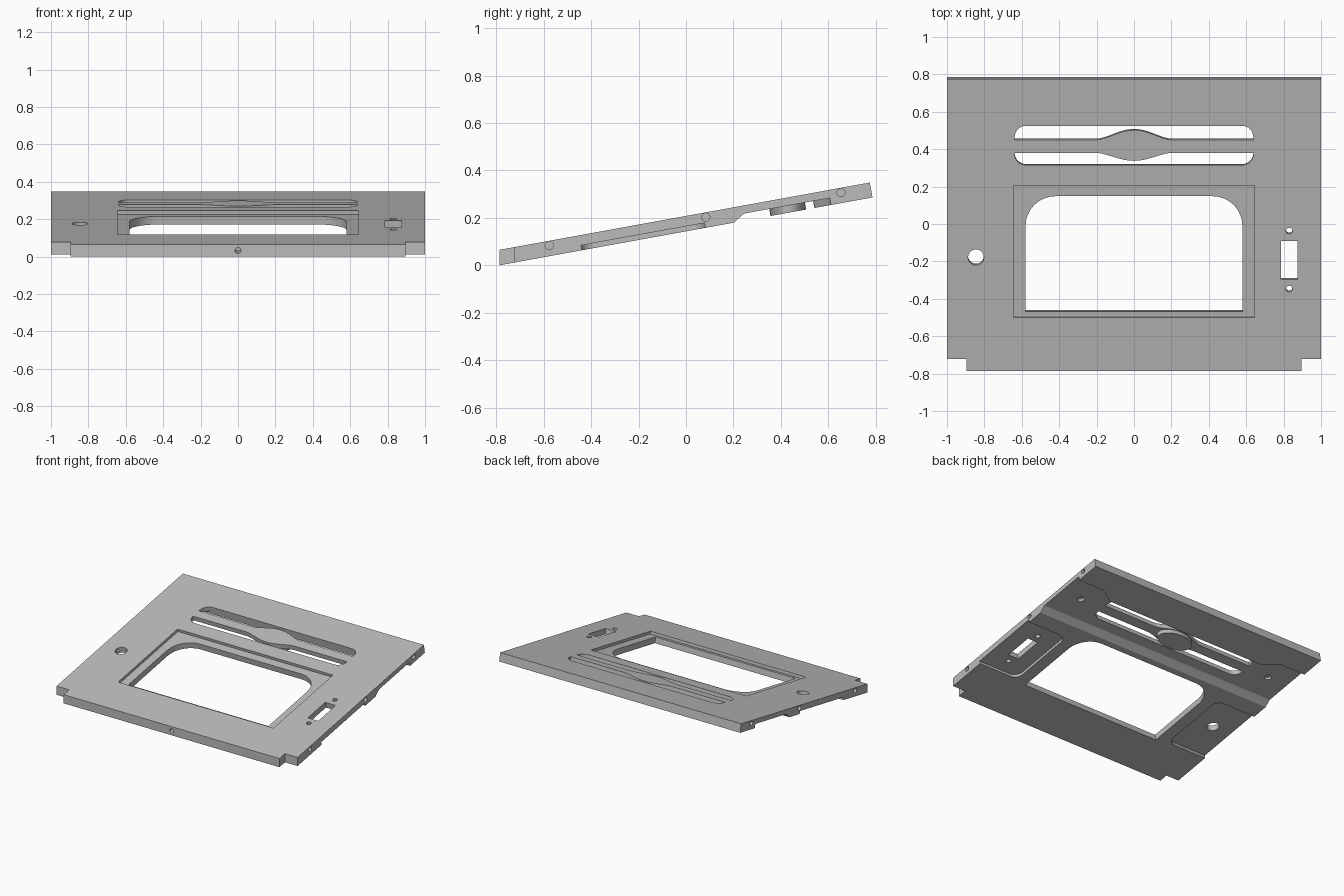
import bpy, bmesh
from math import sin, cos, tan, pi, radians
from mathutils import Vector, Matrix

cube = bpy.data.objects.get("Cube")
if cube:
    bpy.data.objects.remove(cube, do_unlink=True)

TILT = radians(10.3)
THICK = 0.064          # full plate thickness
THIN = 0.034           # thickness of the relieved rear zone
FRONT, BACK = -0.787, 0.775

grey = bpy.data.materials.new("plain grey")
grey.use_nodes = True
colour = (0.5, 0.5, 0.5, 1)
grey.diffuse_color = colour
grey.node_tree.nodes["Principled BSDF"].inputs["Base Color"].default_value = colour


def solid(name, rings):
    """Closed solid between two matching outlines."""
    bm = bmesh.new()
    a, b = [[bm.verts.new(p) for p in ring] for ring in rings]
    bm.faces.new(a)
    bm.faces.new(b[::-1])
    for i in range(len(a)):
        j = (i + 1) % len(a)
        bm.faces.new((a[j], a[i], b[i], b[j]))
    bmesh.ops.recalc_face_normals(bm, faces=bm.faces)
    mesh = bpy.data.meshes.new(name)
    bm.to_mesh(mesh)
    bm.free()
    mesh.materials.append(grey)
    ob = bpy.data.objects.new(name, mesh)
    bpy.context.collection.objects.link(ob)
    return ob


def prism(name, outline, low, high, upright=False):
    """Outline in plan, extruded square to the plate (or straight up)."""
    def place(x, y, w):
        return (x, (y + (w * sin(TILT) if upright else 0)) / cos(TILT), w)
    return solid(name, [[place(x, y, w) for x, y in outline] for w in (low, high)])


def across(name, profile, x0, x1):
    """Side profile of (y, depth) points, extruded along x."""
    return solid(name, [[(x, y / cos(TILT), w) for y, w in profile] for x in (x0, x1)])


def rounded(corners, steps=8):
    """Fillet the corners given as (x, y, radius)."""
    out = []
    n = len(corners)
    for i, c in enumerate(corners):
        p = Vector(c[:2])
        r = c[2] if len(c) > 2 else 0
        if not r:
            out.append(tuple(p))
            continue
        u = (Vector(corners[i - 1][:2]) - p).normalized()
        v = (Vector(corners[(i + 1) % n][:2]) - p).normalized()
        half = u.angle(v) / 2
        centre = p + (u + v).normalized() * (r / sin(half))
        start = p + u * (r / tan(half)) - centre
        end = p + v * (r / tan(half)) - centre
        sweep = start.angle_signed(end)
        for k in range(steps + 1):
            out.append(tuple(centre + Matrix.Rotation(-sweep * k / steps, 2) @ start))
    return out


def box(x0, x1, y0, y1):
    return [(x0, y0), (x1, y0), (x1, y1), (x0, y1)]


def ellipse(x, y, a, b, n=32):
    return [(x + a * cos(2 * pi * k / n), y + b * sin(2 * pi * k / n)) for k in range(n)]


# Plate with an upright front face and a square back edge
lip = FRONT - THICK * sin(TILT)
panel = across("sloped_panel", [(FRONT, 0), (BACK, 0), (BACK, -THICK), (lip, -THICK)], -1, 1)


def combine(tool, operation="DIFFERENCE"):
    mod = panel.modifiers.new(tool.name, "BOOLEAN")
    mod.operation = operation
    mod.solver = "EXACT"
    mod.object = tool
    bpy.context.view_layer.update()
    graph = bpy.context.evaluated_depsgraph_get()
    mesh = bpy.data.meshes.new_from_object(panel.evaluated_get(graph))
    panel.modifiers.clear()
    panel.data = mesh
    bpy.data.objects.remove(tool, do_unlink=True)


# Relieved underside behind the window, with a sloped step
combine(across("rear_relief", [(0.19, -THICK), (0.2, -0.058), (0.23, -0.039), (0.24, -THIN),
                               (0.5, -THIN), (0.5, -0.1), (0.19, -0.1)], -1.1, 1.1))
half = [(1.1, 0.46), (1.1, 0.6), (0.78, 0.6, 0.08), (0.67, 0.53, 0.06)]
ears = half + [(-c[0],) + c[1:] for c in reversed(half)]
combine(prism("ear_relief", rounded(ears), -0.1, -THIN))

# Window with a shallow ledge around it
combine(prism("window_ledge", box(-0.645, 0.645, -0.5, 0.205), -0.02, 0.1))
combine(prism("window", rounded([(-0.58, -0.472), (0.58, -0.472), (0.58, 0.145, 0.16),
                                 (-0.58, 0.145, 0.16)]), -0.1, 0.05))

# Two long slots that leave a bar swelling in the middle
swell = [0.2 * k / 12 for k in range(-12, 13)]
for side, inner, outer, bulge in ((1, 0.45, 0.525, 0.052), (-1, 0.38, 0.315, -0.042)):
    edge = [(x, inner + bulge * (0.5 + 0.5 * cos(pi * x / 0.2)) ** 0.8) for x in swell[1:-1]]
    ends = [(0.64, inner), (0.63, outer, 0.06), (-0.63, outer, 0.06), (-0.64, inner)]
    slot = rounded(ends) + [(-0.2, inner)] + edge + [(0.2, inner)]
    combine(prism("long_slot", slot, -0.1, 0.05))
combine(prism("bar_boss", ellipse(0, 0.42, 0.14, 0.075), -THICK, -0.015), "UNION")

# Side pockets underneath, open to the edges
for s in (1, -1):
    pocket = [(1.1 * s, -0.45), (0.67 * s, -0.45, 0.06), (0.67 * s, 0.07, 0.06), (1.1 * s, 0.07)]
    combine(prism("side_pocket", rounded(pocket), -0.1, -0.043))
    # Blind screw holes in the ears and along the side edge
    combine(prism("ear_hole", ellipse(0.83 * s, 0.42, 0.025, 0.025), -0.1, -0.015))
    for y in (-0.58, 0.08, 0.65):
        combine(across("edge_hole", ellipse(y, -0.02, 0.017, 0.017, 20), 0.94 * s, 1.1 * s))
    # Front corner notches
    combine(prism("corner_notch", box(0.895 * s, 1.1 * s, -1, -0.722), -0.2, 0.2, True))

# Round button hole, switch opening and its screw holes
combine(prism("button_hole", ellipse(-0.845, -0.178, 0.042, 0.042), -0.1, 0.05))
combine(prism("switch_opening", box(0.787, 0.873, -0.296, -0.09), -0.1, 0.05))
for y in (-0.037, -0.347):
    combine(prism("switch_screw_hole", ellipse(0.83, y, 0.017, 0.017, 20), -0.1, 0.05))

# Hole in the middle of the front face
ring = ellipse(0, -0.032, 0.016, 0.016, 20)
combine(solid("front_hole", [[(x, y, w) for x, w in ring] for y in (-0.9, -0.74)]))

# Tilt the finished panel and rest it on the ground
panel.data.transform(Matrix.Translation((0, 0, 0.065 - FRONT * tan(TILT)))
                     @ Matrix.Rotation(TILT, 4, "X"))
bpy.ops.object.select_all(action="DESELECT")
panel.select_set(True)
bpy.context.view_layer.objects.active = panel
bpy.ops.object.shade_smooth_by_angle(angle=radians(20))
